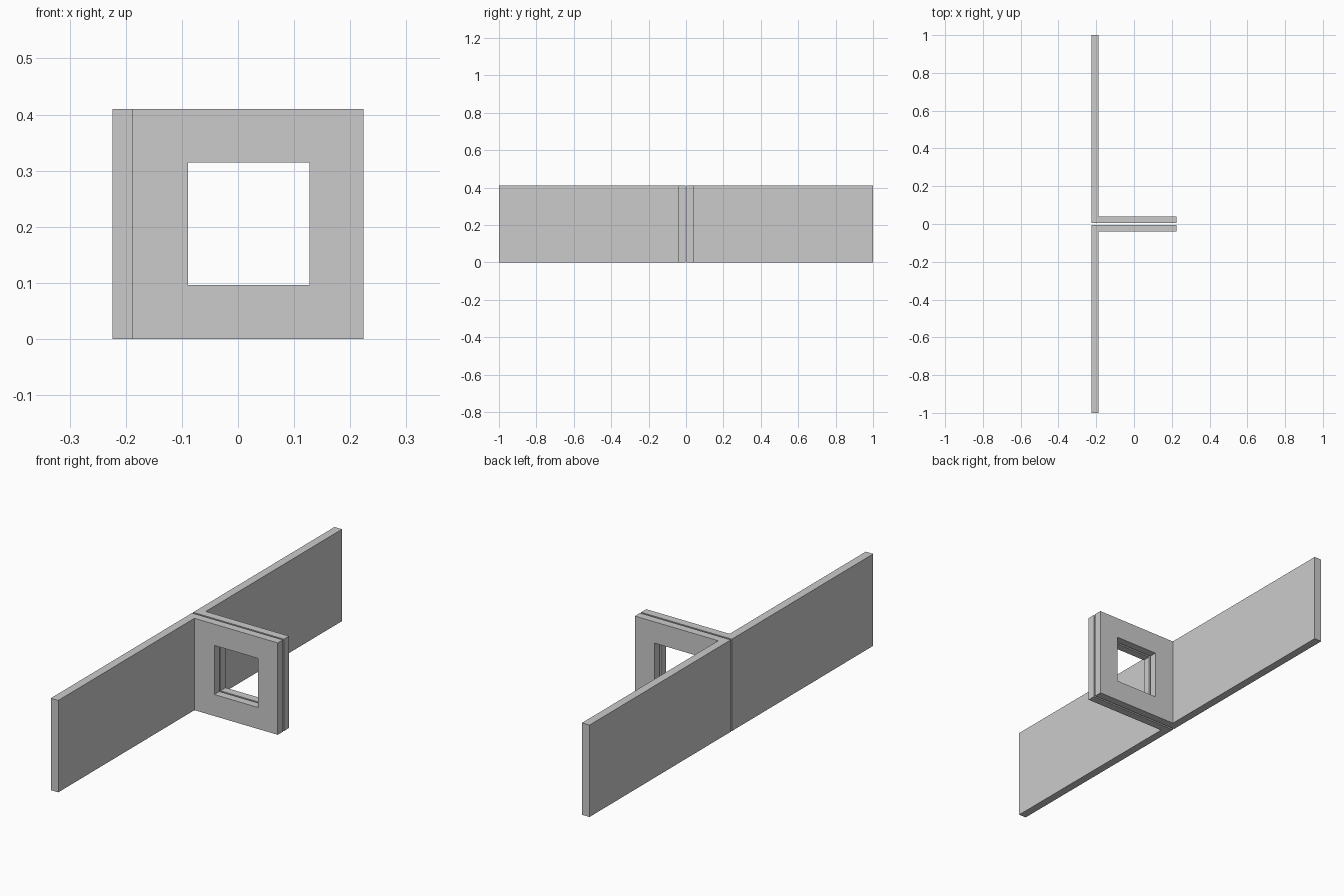
import bpy, bmesh

if "Cube" in bpy.data.objects:
    bpy.data.objects.remove(bpy.data.objects["Cube"])

LEFT, RIGHT, WALL = -0.224, 0.224, 0.037   # x extents and sheet thickness
GAP, LENGTH, HEIGHT = 0.004, 1.0, 0.41     # half gap between brackets, reach, height


def extrude_profile(name, points, z0, z1):
    """Solid prism from an outline in x/y."""
    bm = bmesh.new()
    face = bm.faces.new([bm.verts.new((x, y, z0)) for x, y in points])
    ext = bmesh.ops.extrude_face_region(bm, geom=[face])
    verts = [v for v in ext["geom"] if isinstance(v, bmesh.types.BMVert)]
    bmesh.ops.translate(bm, verts=verts, vec=(0, 0, z1 - z0))
    bmesh.ops.recalc_face_normals(bm, faces=bm.faces)
    mesh = bpy.data.meshes.new(name)
    bm.to_mesh(mesh)
    bm.free()
    obj = bpy.data.objects.new(name, mesh)
    bpy.context.collection.objects.link(obj)
    return obj


# Square window cutter shared by both flanges
cutter = extrude_profile("window_cutter",
                         [(-0.089, -0.1), (0.127, -0.1), (0.127, 0.1), (-0.089, 0.1)],
                         0.096, 0.315)
cutter.hide_render = True
cutter.hide_viewport = True
cutter.display_type = 'WIRE'

# Two L-shaped brackets, back to back
outline = [(LEFT, GAP), (RIGHT, GAP), (RIGHT, GAP + 0.036),
           (LEFT + WALL, GAP + 0.036), (LEFT + WALL, LENGTH), (LEFT, LENGTH)]
for name, side in (("back_bracket", 1), ("front_bracket", -1)):
    bracket = extrude_profile(name, [(x, y * side) for x, y in outline], 0, HEIGHT)
    cut = bracket.modifiers.new("window", 'BOOLEAN')
    cut.operation = 'DIFFERENCE'
    cut.solver = 'EXACT'
    cut.object = cutter
